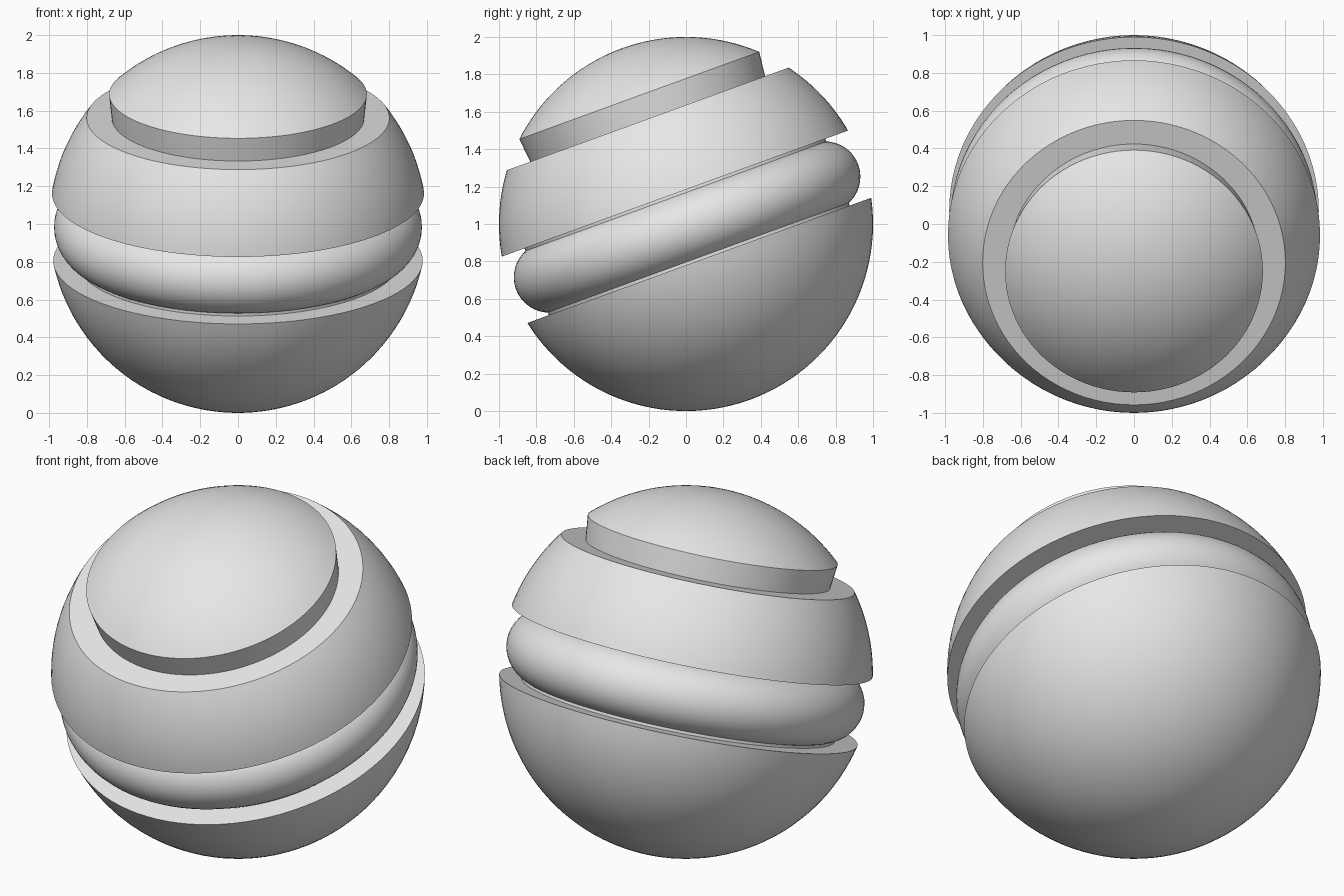
import bpy, bmesh, math
from mathutils import Matrix

cube = bpy.data.objects.get("Cube")
if cube:
    bpy.data.objects.remove(cube, do_unlink=True)

grey = bpy.data.materials.new("light grey")
grey.use_nodes = True
grey.diffuse_color = (0.8, 0.8, 0.8, 1)
grey.node_tree.nodes["Principled BSDF"].inputs["Base Color"].default_value = (0.8, 0.8, 0.8, 1)

# The whole ball leans forward by 20 degrees about its centre
TILT = Matrix.Translation((0, 0, 1)) @ Matrix.Rotation(math.radians(20), 4, 'X')
STEPS = 96


def sphere_arc(h0, h1, n=28):
    """Points (radius, height) on the unit sphere between two heights."""
    a0, a1 = math.asin(h0), math.asin(h1)
    angles = [a0 + (a1 - a0) * i / n for i in range(n + 1)]
    return [(max(0.0, math.cos(a)), math.sin(a)) for a in angles]


def lathe(name, profile, closed=False):
    """Revolve a (radius, height) profile round the leaning axis."""
    bm = bmesh.new()
    verts = [bm.verts.new((r, 0, h)) for r, h in profile]
    pairs = list(zip(verts, verts[1:]))
    if closed:
        pairs.append((verts[-1], verts[0]))
    edges = [bm.edges.new(p) for p in pairs]
    bmesh.ops.spin(bm, geom=verts + edges, cent=(0, 0, 0), axis=(0, 0, 1),
                   angle=math.tau, steps=STEPS, use_duplicate=False)
    bmesh.ops.remove_doubles(bm, verts=bm.verts[:], dist=1e-5)
    bmesh.ops.recalc_face_normals(bm, faces=bm.faces[:])
    bm.transform(TILT)
    mesh = bpy.data.meshes.new(name)
    bm.to_mesh(mesh)
    bm.free()
    mesh.materials.append(grey)
    obj = bpy.data.objects.new(name, mesh)
    bpy.context.collection.objects.link(obj)
    bpy.ops.object.select_all(action='DESELECT')
    obj.select_set(True)
    bpy.context.view_layer.objects.active = obj
    bpy.ops.object.shade_smooth_by_angle(angle=math.radians(30))
    return obj


LOW, MID, SHOULDER, RIM = -0.207, 0.173, 0.598, 0.731

# Lower bowl with a flat top
lathe("lower_bowl", sphere_arc(-1, LOW) + [(0, LOW)])

# Core that joins bowl and band, just inside the rounded ring
lathe("core", [(0, LOW - 0.05), (0.856, LOW - 0.05), (0.856, MID + 0.05), (0, MID + 0.05)])

# Rounded ring filling the gap
tube = 0.189
middle = (LOW + MID) / 2
ring = [(0.785 + tube * math.cos(math.tau * i / 40),
         middle + tube * math.sin(math.tau * i / 40)) for i in range(40)]
lathe("rounded_ring", ring, closed=True)

# Wide spherical band
lathe("upper_band", [(0, MID)] + sphere_arc(MID, SHOULDER, 16) + [(0, SHOULDER)])

# Domed cap on a slightly tapered wall
lathe("domed_cap", [(0, SHOULDER - 0.05), (0.663, SHOULDER - 0.05)] + sphere_arc(RIM, 1, 18))
